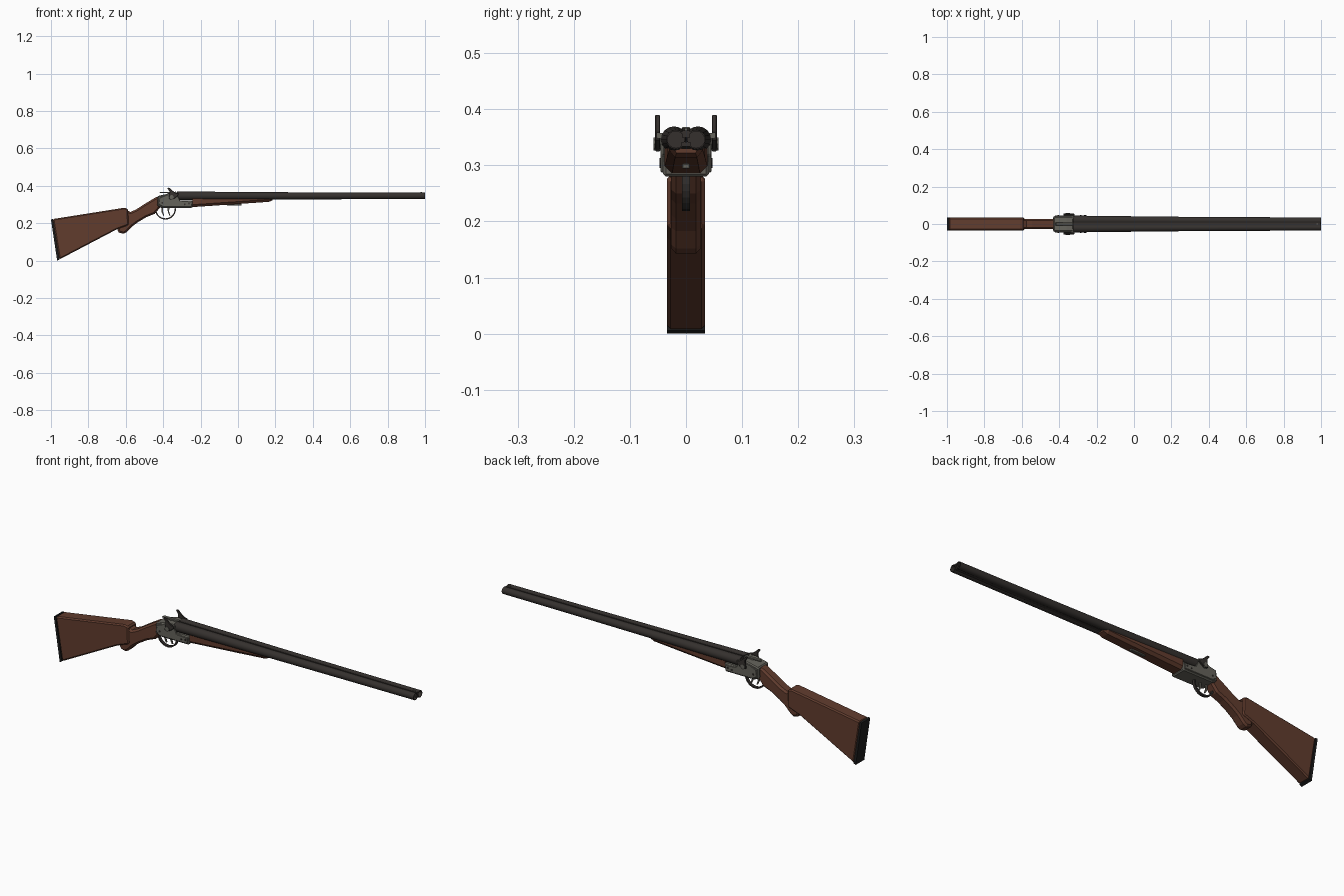
import bpy, bmesh
from math import sin, cos, pi, radians

if "Cube" in bpy.data.objects:
    bpy.data.objects.remove(bpy.data.objects["Cube"])


def material(name, rgb):
    m = bpy.data.materials.new(name)
    m.diffuse_color = (*rgb, 1)
    m.use_nodes = True
    m.node_tree.nodes["Principled BSDF"].inputs["Base Color"].default_value = m.diffuse_color
    return m


WOOD = material("walnut", (0.12, 0.045, 0.027))
DARK = material("blued_steel", (0.035, 0.03, 0.027))
STEEL = material("grey_steel", (0.13, 0.125, 0.105))
PAD = material("black_pad", (0.012, 0.012, 0.012))


def finish(bm, name, mat, bevel=0, smooth=False):
    bmesh.ops.recalc_face_normals(bm, faces=bm.faces)
    me = bpy.data.meshes.new(name)
    bm.to_mesh(me)
    bm.free()
    me.materials.append(mat)
    ob = bpy.data.objects.new(name, me)
    bpy.context.collection.objects.link(ob)
    if bevel:
        b = ob.modifiers.new("bevel", 'BEVEL')
        b.width, b.segments = bevel, 1
        b.limit_method, b.angle_limit = 'ANGLE', radians(50)
    if smooth:
        bpy.context.view_layer.objects.active = ob
        ob.select_set(True)
        bpy.ops.object.shade_smooth_by_angle(angle=radians(35))
        ob.select_set(False)
    return ob


def prism(name, pts, y0, y1, mat, bevel=0):
    """Side profile (x, z) extruded across y."""
    bm = bmesh.new()
    a = [bm.verts.new((x, y0, z)) for x, z in pts]
    b = [bm.verts.new((x, y1, z)) for x, z in pts]
    n = len(pts)
    bm.faces.new(a)
    bm.faces.new(b[::-1])
    for i in range(n):
        bm.faces.new((a[i], a[(i + 1) % n], b[(i + 1) % n], b[i]))
    return finish(bm, name, mat, bevel)


def loft(name, sections, mat, smooth=False, bevel=0):
    """Skin a list of closed vertex rings and cap both ends."""
    bm = bmesh.new()
    rings = [[bm.verts.new(p) for p in s] for s in sections]
    n = len(rings[0])
    for a, b in zip(rings, rings[1:]):
        for i in range(n):
            bm.faces.new((a[i], a[(i + 1) % n], b[(i + 1) % n], b[i]))
    bm.faces.new(rings[0])
    bm.faces.new(rings[-1])
    return finish(bm, name, mat, bevel, smooth)


def box(name, x0, x1, y0, y1, z0, z1, mat, bevel=0):
    return prism(name, [(x0, z0), (x1, z0), (x1, z1), (x0, z1)], y0, y1, mat, bevel)


def disc(name, x, z, r, y0, y1, mat, n=10):
    return prism(name, [(x + r * cos(2 * pi * i / n), z + r * sin(2 * pi * i / n))
                        for i in range(n)], y0, y1, mat)


def arc_band(name, cx, cz, r, t, a0, a1, w, mat, n=14):
    ang = [radians(a0 + (a1 - a0) * i / n) for i in range(n + 1)]
    pts = [(cx + r * cos(a), cz + r * sin(a)) for a in ang]
    pts += [(cx + (r - t) * cos(a), cz + (r - t) * sin(a)) for a in ang[::-1]]
    return prism(name, pts, -w, w, mat)


# Butt stock, rubber pad and grip
prism("butt_stock", [(-0.99, 0.222), (-0.955, 0.006), (-0.65, 0.166), (-0.585, 0.19),
                     (-0.588, 0.277), (-0.61, 0.282)], -0.034, 0.034, WOOD, 0.006)
prism("butt_pad", [(-1.0, 0.22), (-0.967, 0.0), (-0.955, 0.006), (-0.99, 0.222)],
      -0.034, 0.034, PAD)
prism("grip", [(-0.645, 0.165), (-0.637, 0.15), (-0.612, 0.143), (-0.595, 0.152),
               (-0.565, 0.183), (-0.535, 0.205), (-0.49, 0.232), (-0.445, 0.25),
               (-0.415, 0.285), (-0.42, 0.343), (-0.44, 0.338), (-0.5, 0.302), (-0.545, 0.273),
               (-0.575, 0.26), (-0.605, 0.275)], -0.027, 0.027, WOOD, 0.009)

# Receiver body, standing breech and side plates
prism("receiver", [(-0.432, 0.292), (-0.405, 0.28), (-0.245, 0.28), (-0.24, 0.322),
                   (-0.325, 0.322), (-0.325, 0.358), (-0.36, 0.361), (-0.43, 0.345)],
      -0.041, 0.041, STEEL, 0.005)
for s, side in ((-1, "right"), (1, "left")):
    def span(a, b):
        return (s * a, s * b)
    prism(f"lock_plate_{side}", [(-0.425, 0.3), (-0.4, 0.287), (-0.25, 0.287), (-0.25, 0.315),
                                 (-0.31, 0.32), (-0.325, 0.352), (-0.38, 0.352), (-0.42, 0.335)],
          *span(0.038, 0.045), STEEL, 0.002)
    for i, (x, z) in enumerate(((-0.285, 0.3), (-0.262, 0.304), (-0.405, 0.308))):
        disc(f"plate_screw_{side}_{i}", x, z, 0.005, *span(0.044, 0.047), DARK, 8)
    # Exposed hammer on its pivot
    disc(f"hammer_pivot_{side}", -0.355, 0.338, 0.012, *span(0.04, 0.058), STEEL)
    prism(f"hammer_{side}", [(-0.37, 0.33), (-0.355, 0.325), (-0.338, 0.333), (-0.322, 0.345),
                             (-0.318, 0.358), (-0.335, 0.362), (-0.348, 0.372),
                             (-0.368, 0.39), (-0.379, 0.388), (-0.366, 0.37), (-0.367, 0.35)],
          *span(0.046, 0.055), DARK, 0.0015)
    box(f"firing_pin_{side}", -0.335, -0.318, *span(0.028, 0.052), 0.348, 0.358, STEEL)
    # Tapered barrel with an open bore
    stations = [(-0.327, 0.0235, 0.0215), (-0.2, 0.0225, 0.021), (0.2, 0.0195, 0.0195),
                (0.6, 0.018, 0.0185), (1.0, 0.0172, 0.018),
                (1.0, 0.0148, 0.018), (0.8, 0.0148, 0.018)]
    loft(f"barrel_{side}", [[(x, s * c + r * cos(2 * pi * i / 16),
                              0.346 + r * sin(2 * pi * i / 16)) for i in range(16)]
                            for x, r, c in stations], DARK, True)

# Ribs between the barrels and bead sight
prism("top_rib", [(-0.325, 0.355), (0.998, 0.35), (0.998, 0.362), (-0.325, 0.367)],
      -0.007, 0.007, DARK)
prism("lower_rib", [(-0.325, 0.326), (0.998, 0.334), (0.998, 0.342), (-0.325, 0.338)],
      -0.008, 0.008, DARK)
box("bead_sight", 0.975, 0.985, -0.003, 0.003, 0.36, 0.367, STEEL)

# Top lever
prism("top_lever", [(-0.42, 0.361), (-0.415, 0.367), (-0.33, 0.368), (-0.325, 0.355),
                    (-0.37, 0.355), (-0.38, 0.361)], -0.008, 0.008, STEEL, 0.0015)

# Tapering fore-end with its latch


def fore_section(x, w, zb):
    return [(x, -w, 0.338), (x, -w, zb + 0.013), (x, -w * 0.65, zb),
            (x, w * 0.65, zb), (x, w, zb + 0.013), (x, w, 0.338)]


loft("fore_end", [fore_section(-0.242, 0.038, 0.286), fore_section(-0.02, 0.034, 0.301),
                  fore_section(0.165, 0.03, 0.314), fore_section(0.185, 0.026, 0.322)], WOOD)
box("fore_end_latch", -0.06, 0.02, -0.007, 0.007, 0.294, 0.303, STEEL, 0.0015)

# Trigger guard and twin triggers
arc_band("trigger_guard", -0.388, 0.275, 0.056, 0.007, 175, 365, 0.007, DARK)
for i, x in enumerate((-0.405, -0.372)):
    prism(f"trigger_{i}", [(x - 0.005, 0.285), (x + 0.005, 0.285), (x + 0.004, 0.262),
                           (x + 0.011, 0.24), (x + 0.006, 0.239), (x - 0.003, 0.258)],
          -0.003, 0.003, STEEL)
